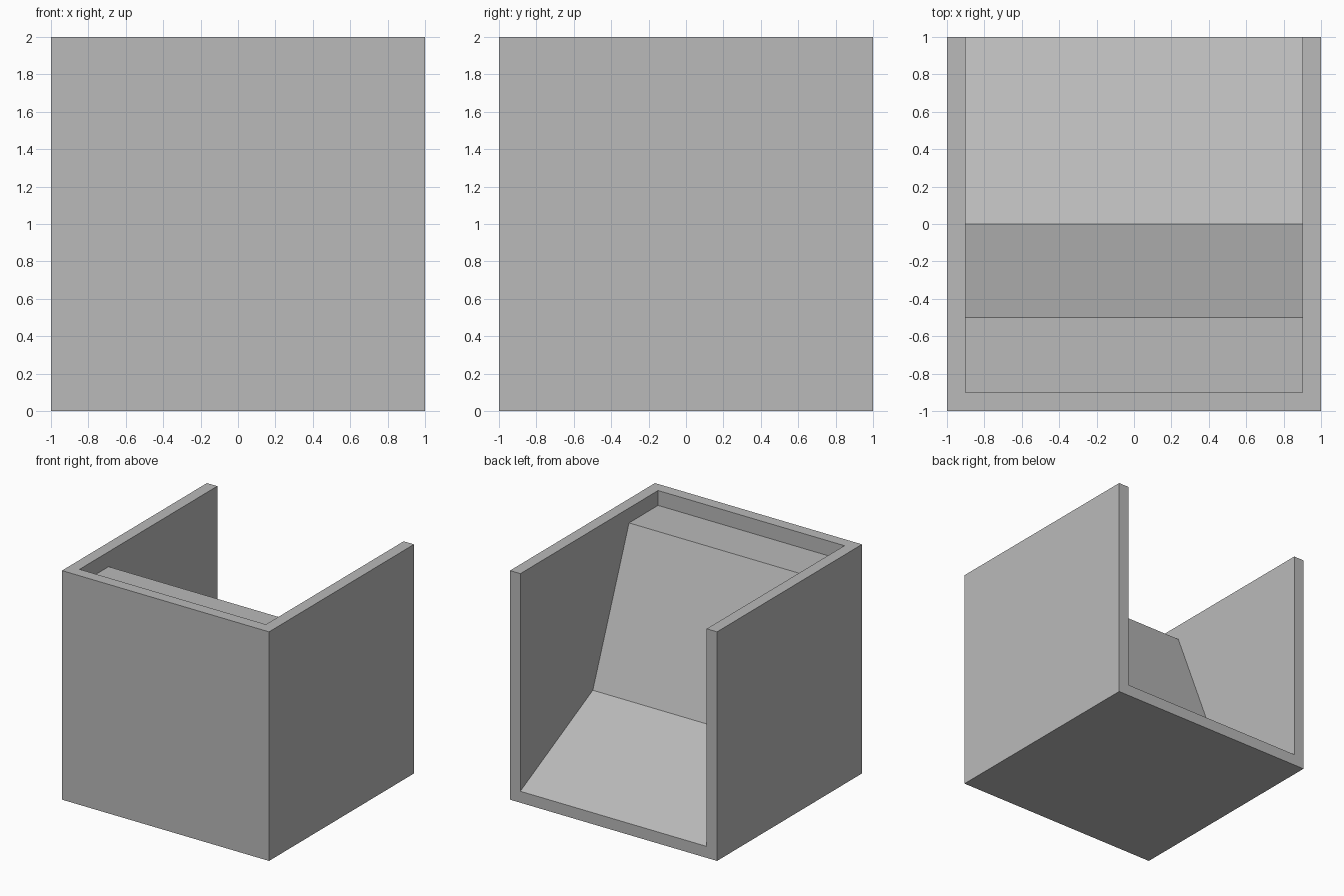
import bpy

if "Cube" in bpy.data.objects:
    bpy.data.objects.remove(bpy.data.objects["Cube"])

grey = bpy.data.materials.new("mid grey")
grey.diffuse_color = (0.49, 0.49, 0.49, 1)
grey.use_nodes = True
grey.node_tree.nodes["Principled BSDF"].inputs["Base Color"].default_value = grey.diffuse_color


def prism(name, profile, axis, start, end):
    """Extrude a closed 2D profile along 'x' (profile is y,z) or 'z' (profile is x,y)."""
    def place(p, t):
        return (t, p[0], p[1]) if axis == 'x' else (p[0], p[1], t)
    n = len(profile)
    verts = [place(p, t) for t in (start, end) for p in profile]
    faces = [tuple(reversed(range(n))), tuple(range(n, 2 * n))]
    faces += [(i, (i + 1) % n, n + (i + 1) % n, n + i) for i in range(n)]
    mesh = bpy.data.meshes.new(name)
    mesh.from_pydata(verts, [], faces)
    mesh.materials.append(grey)
    obj = bpy.data.objects.new(name, mesh)
    bpy.context.collection.objects.link(obj)
    return obj


# U-shaped outer walls, open at the back
W = 0.1
prism("outer_walls", [(-1, -1), (1, -1), (1, 1), (1 - W, 1), (1 - W, -1 + W),
                      (-1 + W, -1 + W), (-1 + W, 1), (-1, 1)], 'z', 0, 2)

# Inner body: floor edge, gentle ramp, steep slope and top ledge
prism("sloped_seat", [(-1 + W, 0), (1, 0), (1, 0.1), (0, 0.6),
                      (-0.5, 1.87), (-1 + W, 1.87)], 'x', -1 + W, 1 - W)
